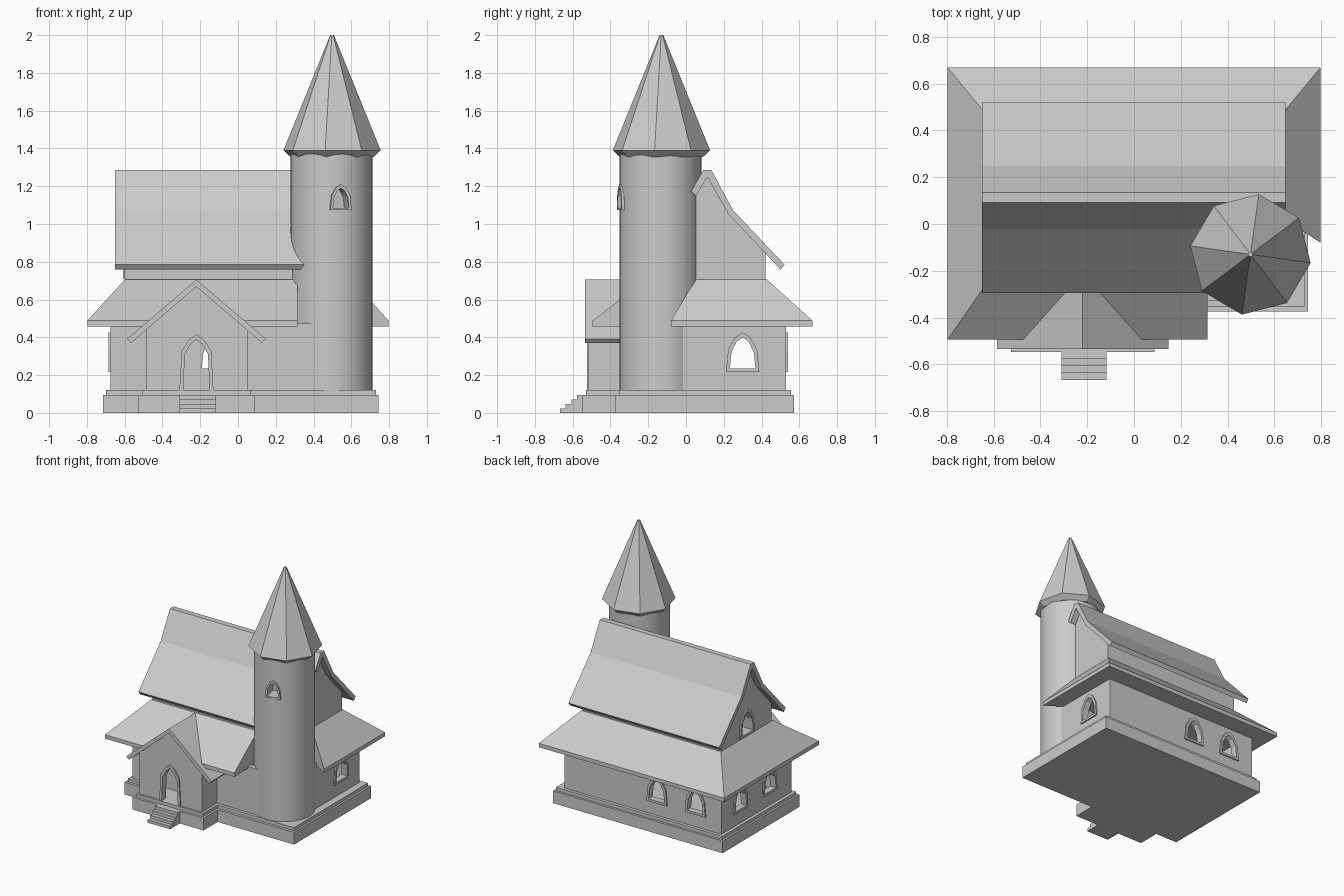
import bpy, bmesh
from math import radians, sin, cos
from mathutils import Matrix, Vector

if "Cube" in bpy.data.objects:
    bpy.data.objects.remove(bpy.data.objects["Cube"])

stone = bpy.data.materials.new("pale_grey_stone")
stone.use_nodes = True
grey = (0.6, 0.6, 0.6, 1)
stone.diffuse_color = grey
stone.node_tree.nodes["Principled BSDF"].inputs["Base Color"].default_value = grey


def finish(name, bm):
    bmesh.ops.recalc_face_normals(bm, faces=bm.faces)
    mesh = bpy.data.meshes.new(name)
    bm.to_mesh(mesh)
    bm.free()
    mesh.materials.append(stone)
    obj = bpy.data.objects.new(name, mesh)
    bpy.context.collection.objects.link(obj)
    return obj


def loft(bm, rings, cap=True):
    """Join closed rings of points with quads."""
    rows = [[bm.verts.new(p) for p in ring] for ring in rings]
    n = len(rows[0])
    pairs = list(zip(rows, rows[1:])) if cap else list(zip(rows, rows[1:] + rows[:1]))
    for a, b in pairs:
        for i in range(n):
            j = (i + 1) % n
            bm.faces.new((a[i], a[j], b[j], b[i]))
    if cap:
        bm.faces.new(rows[0])
        bm.faces.new(rows[-1])


def prism(name, outline, axis, lo, hi):
    """Extrude a 2D outline along an axis."""
    k = "xyz".index(axis)
    def lift(p, t):
        q = list(p)
        q.insert(k, t)
        return q
    bm = bmesh.new()
    loft(bm, [[lift(p, t) for p in outline] for t in (lo, hi)])
    return finish(name, bm)


def box(name, x0, x1, y0, y1, z0, z1):
    return prism(name, [(x0, y0), (x1, y0), (x1, y1), (x0, y1)], "z", z0, z1)


def carve(target, *cutters):
    for cutter in cutters:
        mod = target.modifiers.new("carve", "BOOLEAN")
        mod.operation = "DIFFERENCE"
        mod.solver = "EXACT"
        mod.object = cutter
        bpy.context.view_layer.objects.active = target
        bpy.ops.object.modifier_apply(modifier=mod.name)
        bpy.data.objects.remove(cutter)


def arch(half, height, shoulder, base=0.0):
    """Pointed arch outline with slightly leaning sides."""
    right = [(half, base), (half * 0.87, height * shoulder),
             (half * 0.45, height * (0.55 + shoulder * 0.6) if shoulder < 0.6 else height * 0.9)]
    return right + [(0, height)] + [(-x, z) for x, z in reversed(right)]


def opening(spec, y0, y1):
    pos, angle, half, height, shoulder, rim, sill = spec
    spin = Matrix.Translation(pos) @ Matrix.Rotation(radians(angle), 4, "Z")
    def ring(grow, y):
        pts = arch(half + grow, height + grow * 1.3, shoulder, -sill if grow else 0)
        return [spin @ Vector((x, y, z)) for x, z in pts]
    return ring


def cutter(specs, y0=-0.1, y1=0.1):
    bm = bmesh.new()
    for s in specs:
        ring = opening(s, y0, y1)
        loft(bm, [ring(0, y0), ring(0, y1)])
    obj = finish("opening_cutter", bm)
    obj.hide_render = True
    return obj


def frames(name, specs, out=0.01, depth=0.03):
    bm = bmesh.new()
    for s in specs:
        ring, rim = opening(s, 0, 0), s[5]
        loft(bm, [ring(rim, -out), ring(0, -out), ring(0, depth), ring(rim, depth)], cap=False)
    return finish(name, bm)


# Foundation, plinth and entrance steps
box("foundation", -0.715, 0.745, -0.375, 0.572, 0, 0.095)
box("plinth", -0.7, 0.73, -0.355, 0.555, 0.09, 0.12)
box("porch_foundation", -0.526, 0.087, -0.548, -0.3, 0, 0.095)
box("porch_plinth", -0.505, 0.07, -0.53, -0.3, 0.09, 0.12)
for i in range(4):
    box("entrance_step", -0.31, -0.117, -0.667 + i * 0.03, -0.54, 0, 0.024 * (i + 1) - 0.001)

# Openings: position, facing, half width, height, shoulder, rim, sill
def window(x, y, angle, z=0.235):
    return ((x, y, z), angle, 0.068, 0.165, 0.53, 0.02, 0.018)

door = ((-0.22, -0.515, 0.12), 0, 0.07, 0.27, 0.71, 0.02, 0)
hall_windows = [window(-0.124, 0.53, 180), window(-0.455, 0.53, 180),
                window(-0.675, 0.3, -90), window(-0.675, -0.06, -90),
                window(0.675, 0.3, 90)]
attic_window = window(-0.6, 0.113, -90, 0.73)

# Main hall with hollow interior and corner left open for the tower
def hall_outline(t):
    return [(-0.675 + t, -0.33 + t), (0.42 - t, -0.33 + t), (0.42 - t, -0.1 + t),
            (0.675 - t, -0.1 + t), (0.675 - t, 0.53 - t), (-0.675 + t, 0.53 - t)]

hall = prism("hall_walls", hall_outline(0), "z", 0.1, 0.475)
inner_door = ((-0.22, -0.33, 0.12),) + door[1:]
carve(hall, prism("room_cutter", hall_outline(0.04), "z", 0.12, 0.6),
      cutter(hall_windows + [inner_door]))
frames("hall_window_frames", hall_windows)

# Porch walls, doorway and gable roof
gable = [(-0.485, 0.1), (0.05, 0.1), (0.05, 0.44), (-0.22, 0.685), (-0.485, 0.44)]
porch = prism("porch_walls", gable, "y", -0.515, -0.325)
carve(porch, box("porch_cutter", -0.445, 0.01, -0.475, -0.2, 0.12, 0.44), cutter([door]))
frames("door_frame", [door])
half_roof = [(0, 0.705), (0.367, 0.392), (0.347, 0.37), (0, 0.668)]
for side in (-1, 1):
    prism("porch_roof", [(-0.22 + side * x, z) for x, z in half_roof], "y", -0.535, -0.2)

# Skirt roof around the hall, open at the tower corner
eave = [(-0.798, -0.495), (0.315, -0.495), (0.315, -0.15), (0.599, 0.049),
        (0.798, -0.08), (0.798, 0.67), (-0.798, 0.67)]
crest = [(-0.6, -0.21), (0.315, -0.21), (0.315, -0.15), (0.59, 0.047),
         (0.6, 0.05), (0.6, 0.43), (-0.6, 0.43)]
bm = bmesh.new()
loft(bm, [[(x, y, z) for x, y in ring] for ring, z in ((eave, 0.458), (eave, 0.488), (crest, 0.705))])
finish("skirt_roof", bm)

# Attic gable block with its window
RIDGE = 0.113
def mirrored(pts):
    return [(RIDGE + y, z) for y, z in pts] + [(RIDGE - y, z) for y, z in reversed(pts) if y]

attic = prism("attic_walls", mirrored([(0.307, 0.69), (0.307, 0.86), (0.122, 1.065), (0, 1.262)]),
              "x", -0.6, 0.6)
carve(attic, cutter([attic_window]))
frames("attic_window_frame", [attic_window])

# Upper kinked roof: front slope, back slope, and the stub beside the tower
outer = [(0.022, 1.285), (0.135, 1.075), (0.408, 0.785)]
inner = [(0.388, 0.758), (0.11, 1.055), (0, 1.248)]
slope = [(0, 1.285)] + outer + inner
prism("upper_roof_back", [(RIDGE + y, z) for y, z in slope], "x", -0.65, 0.647)
prism("upper_roof_front", [(RIDGE - y, z) for y, z in slope], "x", -0.65, 0.5)
stub = [(0, 1.285), (0.022, 1.285), (0.087, 1.172), (0.06, 1.15), (0, 1.248)]
prism("upper_roof_stub", [(RIDGE - y, z) for y, z in stub], "x", 0.5, 0.647)

# Round tower with a small window
TX, TY, R = 0.495, -0.135, 0.216
bm = bmesh.new()
bmesh.ops.create_cone(bm, cap_ends=True, segments=48, radius1=R, radius2=R, depth=1.28,
                      matrix=Matrix.Translation((TX, TY, 0.74)))
tower = finish("tower", bm)
turn = radians(13)
tower_window = ((TX + R * sin(turn), TY - R * cos(turn), 1.085), 13, 0.043, 0.105, 0.53, 0.015, 0.012)
carve(tower, cutter([tower_window]))
bpy.ops.object.select_all(action="DESELECT")
tower.select_set(True)
bpy.context.view_layer.objects.active = tower
bpy.ops.object.shade_smooth_by_angle(angle=radians(30))
frames("tower_window_frame", [tower_window], out=0.008)

# Eight-sided spire
bm = bmesh.new()
loft(bm, [[(TX + 0.003 + r * cos(radians(a)), TY + 0.005 + r * sin(radians(a)), z)
           for a in range(-8, 352, 45)]
          for r, z in ((0.222, 1.355), (0.26, 1.39), (0.01, 2.0))])
finish("spire", bm)
